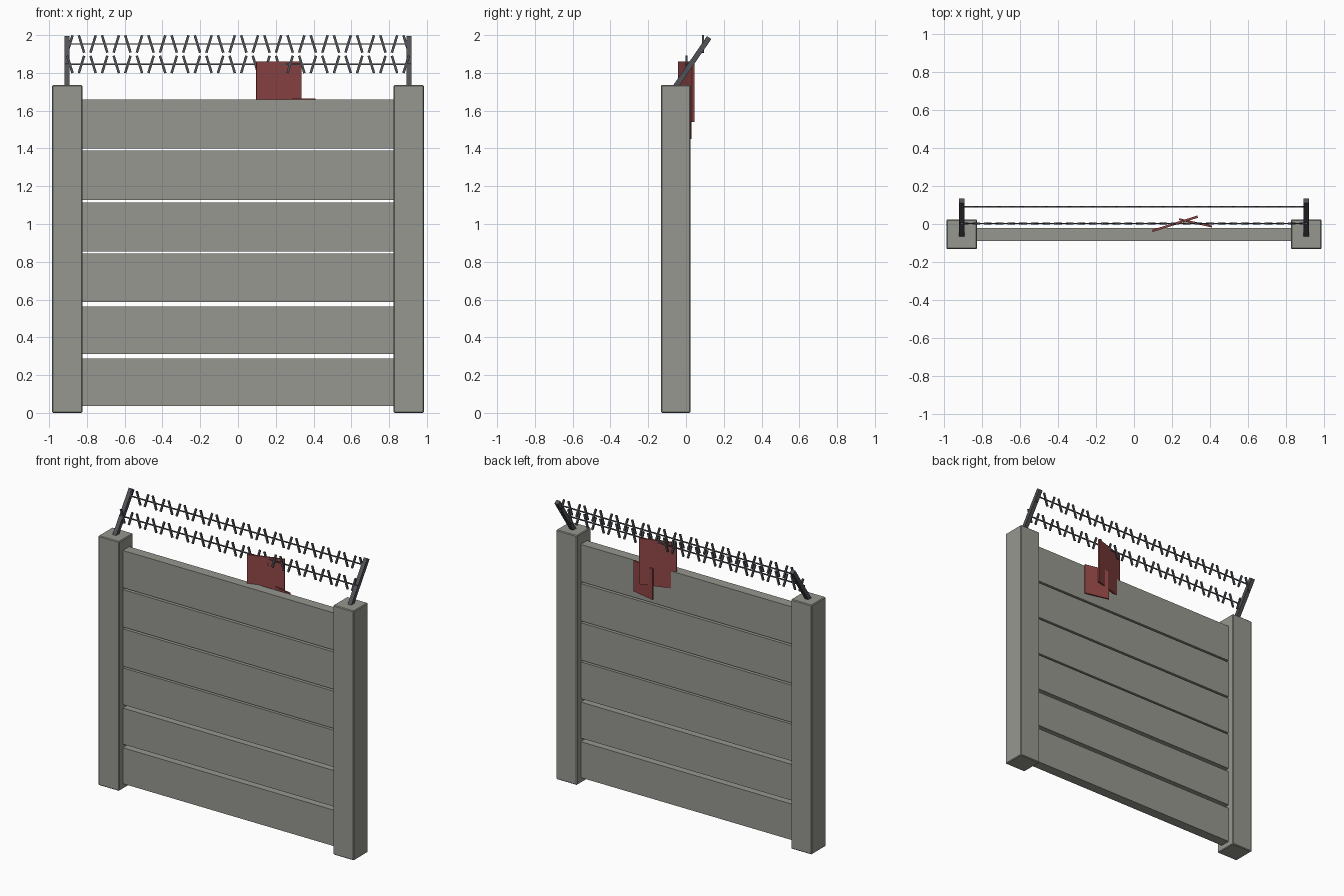
import bpy, math
from mathutils import Matrix, Vector

if "Cube" in bpy.data.objects:
    bpy.data.objects.remove(bpy.data.objects["Cube"])


def material(name, rgb):
    m = bpy.data.materials.new(name)
    m.diffuse_color = (*rgb, 1)
    m.use_nodes = True
    m.node_tree.nodes["Principled BSDF"].inputs["Base Color"].default_value = m.diffuse_color
    return m


concrete = material("concrete", (0.31, 0.31, 0.28))
steel = material("dark_steel", (0.08, 0.085, 0.095))
red = material("red_paint", (0.28, 0.06, 0.06))

CUBE_FACES = [(0, 1, 3, 2), (4, 6, 7, 5), (0, 4, 5, 1),
              (2, 3, 7, 6), (0, 2, 6, 4), (1, 5, 7, 3)]


def boxes(name, parts, mat, bevel=0):
    """One object from (centre, size, rotation matrix) boxes."""
    verts, faces = [], []
    for centre, size, rot in parts:
        n = len(verts)
        for x in (-.5, .5):
            for y in (-.5, .5):
                for z in (-.5, .5):
                    p = Vector((x * size[0], y * size[1], z * size[2]))
                    verts.append(rot @ p + Vector(centre))
        faces += [tuple(i + n for i in f) for f in CUBE_FACES]
    me = bpy.data.meshes.new(name)
    me.from_pydata(verts, [], faces)
    me.materials.append(mat)
    ob = bpy.data.objects.new(name, me)
    bpy.context.collection.objects.link(ob)
    if bevel:
        b = ob.modifiers.new("bevel", 'BEVEL')
        b.width, b.segments = bevel, 1
    return ob


I = Matrix.Identity(3)


def rot(deg, axis):
    return Matrix.Rotation(math.radians(deg), 3, axis)


# concrete posts with leaning steel arms
for side, sx in (("left", -1), ("right", 1)):
    boxes(side + "_post", [((sx * .904, -.054, .868), (.16, .156, 1.736), I)],
          concrete, .005)
    boxes(side + "_arm", [((sx * .905, .032, 1.855), (.028, .028, .32),
                           rot(-34.5, 'X'))], steel)

# horizontal slabs held between the posts
slabs = [(.037, .287), (.312, .563), (.587, .843),
         (.855, 1.115), (1.128, 1.388), (1.401, 1.66)]
for i, (z0, z1) in enumerate(slabs):
    boxes(f"slab_{i + 1}", [((0, -.055, (z0 + z1) / 2), (1.67, .07, z1 - z0), I)],
          concrete)

# barbed wires with alternately leaning barbs
COUNT = 30
for name, y, z, flip in (("lower", .003, 1.845, 1), ("upper", .09, 1.953, -1)):
    boxes(name + "_wire", [((0, y, z), (1.83, .007, .007), I)], steel)
    barbs = []
    for i in range(COUNT):
        x = -.89 + 1.78 * i / (COUNT - 1)
        lean = 17 * flip * (1 if i % 2 else -1)
        barbs.append(((x, y, z), (.013, .009, .096), rot(lean, 'Y')))
    boxes(name + "_barbs", barbs, steel)

# two crossed red plates on the back of the top slab
boxes("large_plate", [((.215, .001, 1.70), (.25, .012, .32), rot(17.5, 'Z'))], red)
boxes("small_plate", [((.323, .006, 1.557), (.178, .010, .215), rot(-12.5, 'Z'))], red)
